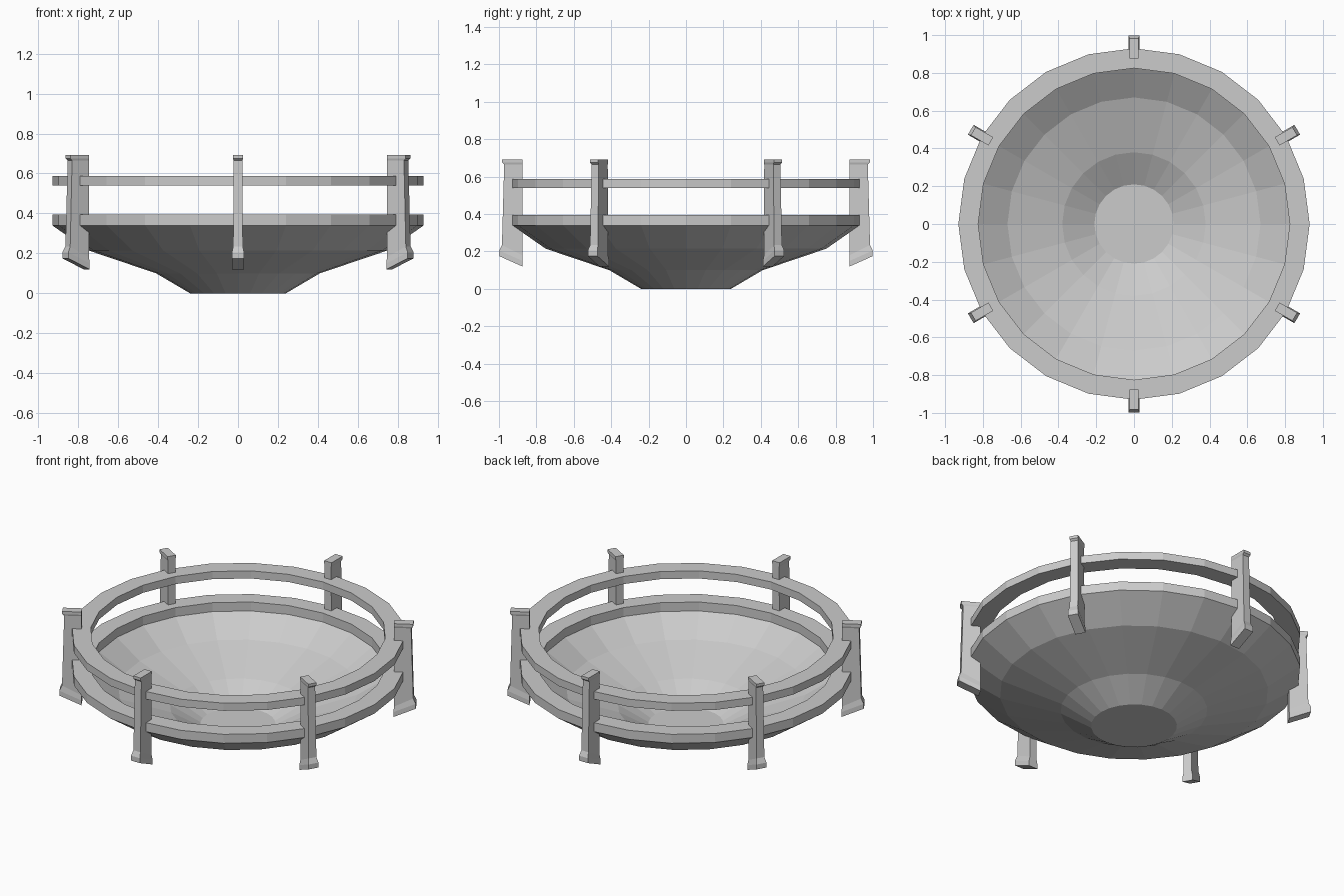
import bpy
import bmesh
from math import sin, cos, pi, radians

cube = bpy.data.objects.get("Cube")
if cube:
    bpy.data.objects.remove(cube, do_unlink=True)

SIDES = 24

stone = bpy.data.materials.new("pale_grey")
stone.use_nodes = True
stone.diffuse_color = (0.6, 0.6, 0.6, 1)
stone.node_tree.nodes["Principled BSDF"].inputs["Base Color"].default_value = (0.6, 0.6, 0.6, 1)


def finish(name, bm):
    bmesh.ops.recalc_face_normals(bm, faces=bm.faces)
    mesh = bpy.data.meshes.new(name)
    bm.to_mesh(mesh)
    bm.free()
    mesh.materials.append(stone)
    obj = bpy.data.objects.new(name, mesh)
    bpy.context.collection.objects.link(obj)
    return obj


def loft(bm, rings, closed):
    """Bridge consecutive rings; join last to first, or cap both ends."""
    loops = [[bm.verts.new(p) for p in ring] for ring in rings]
    pairs = list(zip(loops, loops[1:]))
    if closed:
        pairs.append((loops[-1], loops[0]))
    else:
        bm.faces.new(loops[0])
        bm.faces.new(loops[-1])
    for a, b in pairs:
        for i in range(len(a)):
            j = (i + 1) % len(a)
            bm.faces.new((a[i], a[j], b[j], b[i]))


def lathe(name, profile, closed):
    bm = bmesh.new()
    angles = [2 * pi * i / SIDES for i in range(SIDES)]
    loft(bm, [[(r * cos(a), r * sin(a), z) for a in angles] for r, z in profile], closed)
    return finish(name, bm)


# Bowl with a thick raised rim: up the outside, over the rim, down the inside
lathe("bowl", [(0.24, 0), (0.41, 0.10), (0.75, 0.215), (0.93, 0.34), (0.93, 0.395),
               (0.825, 0.395), (0.825, 0.34), (0.67, 0.235), (0.38, 0.13), (0.21, 0.03)], False)

# Hoop rail above the rim
lathe("rail", [(0.93, 0.54), (0.93, 0.587), (0.825, 0.587), (0.825, 0.54)], True)

# Posts: sections from foot to cap as (outer z, inner z, outer radius, half width)
sections = [(0.175, 0.12, 0.998, 0.03), (0.205, 0.15, 0.998, 0.03),
            (0.235, 0.18, 0.984, 0.024), (0.665, 0.665, 0.972, 0.022),
            (0.675, 0.675, 0.983, 0.025), (0.692, 0.692, 0.983, 0.025)]
INNER = 0.875
for i in range(6):
    bm = bmesh.new()
    loft(bm, [[(INNER, -w, zi), (r, -w, zo), (r, w, zo), (INNER, w, zi)]
              for zo, zi, r, w in sections], False)
    post = finish(f"post_{i + 1}", bm)
    post.rotation_euler.z = radians(30 + 60 * i)
